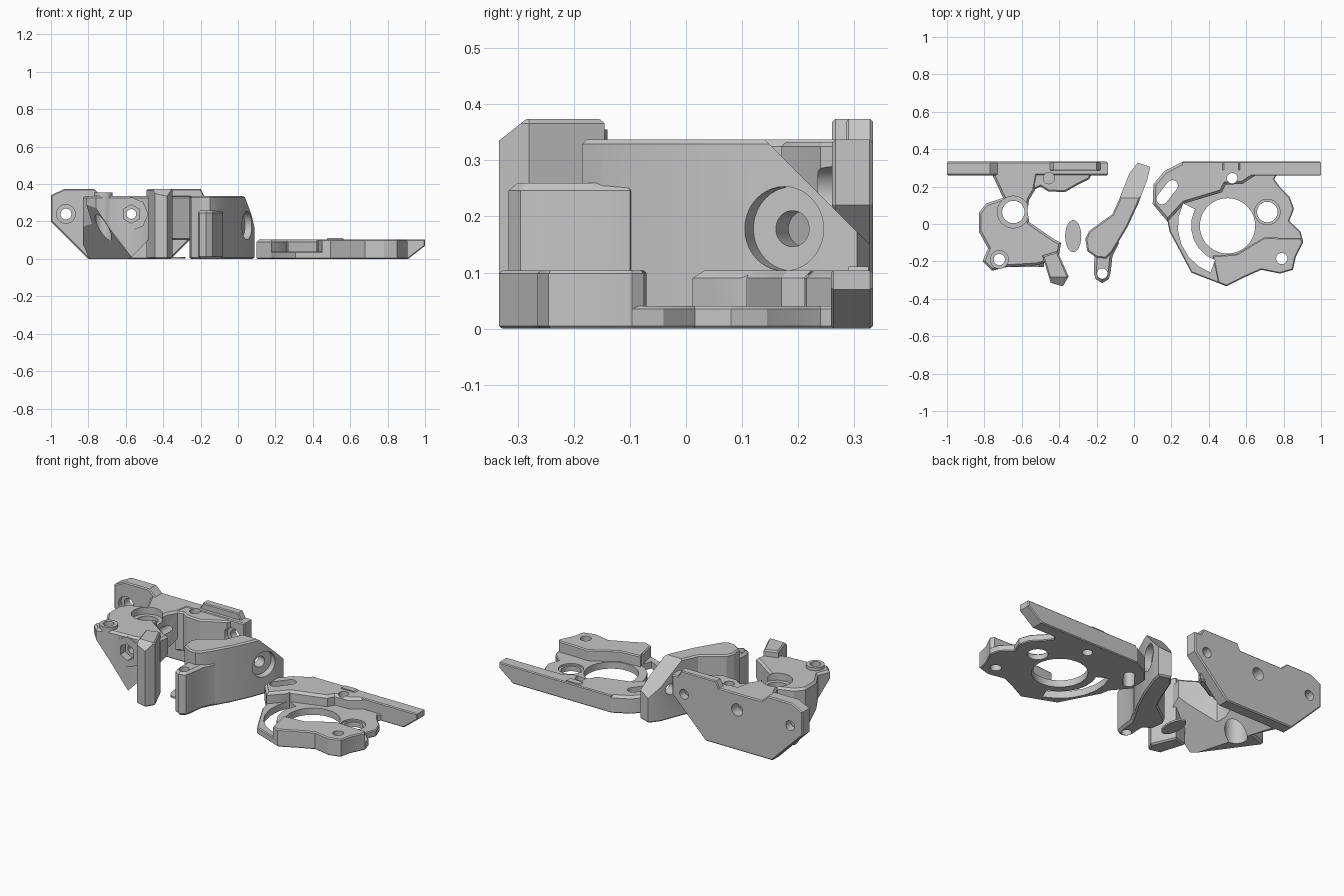
import bpy
import bmesh
import math
from mathutils import Vector, Matrix

default_cube = bpy.data.objects.get("Cube")
if default_cube:
    bpy.data.objects.remove(default_cube, do_unlink=True)

colour = (0.56, 0.56, 0.56, 1)
grey = bpy.data.materials.new("matte grey plastic")
grey.use_nodes = True
grey.diffuse_color = colour
grey.node_tree.nodes["Principled BSDF"].inputs["Base Color"].default_value = colour


def make_object(name, bm):
    bmesh.ops.recalc_face_normals(bm, faces=bm.faces[:])
    mesh = bpy.data.meshes.new(name)
    bm.to_mesh(mesh)
    bm.free()
    mesh.materials.append(grey)
    obj = bpy.data.objects.new(name, mesh)
    bpy.context.collection.objects.link(obj)
    return obj


def prism(name, outline, low, high, along="z", bevel=0.0):
    """Extrude an outline along z, or an x-z outline along y."""
    bm = bmesh.new()

    def place(a, b, h):
        return (a, b, h) if along == "z" else (a, h, b)

    bottom = [bm.verts.new(place(a, b, low)) for a, b in outline]
    top = [bm.verts.new(place(a, b, high)) for a, b in outline]
    caps = [bm.faces.new(bottom), bm.faces.new(top)]
    for i in range(len(outline)):
        j = (i + 1) % len(outline)
        bm.faces.new((bottom[i], bottom[j], top[j], top[i]))
    bmesh.ops.recalc_face_normals(bm, faces=bm.faces[:])
    if bevel:
        edges = [e for face in caps for e in face.edges]
        bmesh.ops.bevel(bm, geom=edges, offset=bevel, segments=1, affect="EDGES")
    return make_object(name, bm)


def cylinder(name, centre, radius, depth, axis=(0, 0, 1), sides=40, stretch=1.0):
    bm = bmesh.new()
    turn = Vector(axis).to_track_quat("Z", "Y").to_matrix().to_4x4()
    bmesh.ops.create_cone(bm, cap_ends=True, segments=sides, radius1=radius, radius2=radius,
                          depth=depth, matrix=Matrix.Translation(centre) @ turn
                          @ Matrix.Diagonal((1, stretch, 1, 1)))
    return make_object(name, bm)


def half_space(point, normal):
    """Large block covering everything beyond a plane."""
    bm = bmesh.new()
    n = Vector(normal).normalized()
    turn = n.to_track_quat("Z", "Y").to_matrix().to_4x4()
    bmesh.ops.create_cube(bm, size=2, matrix=Matrix.Translation(Vector(point) + n) @ turn)
    return make_object("cutter", bm)


def combine(target, other, operation="DIFFERENCE"):
    mod = target.modifiers.new("combine", "BOOLEAN")
    mod.operation = operation
    mod.solver = "EXACT"
    mod.object = other
    bpy.context.view_layer.objects.active = target
    bpy.ops.object.modifier_apply(modifier=mod.name)
    bpy.data.objects.remove(other, do_unlink=True)


def join(target, *others):
    for other in others:
        combine(target, other, "UNION")


def drill(target, centre, radius, depth=1.0, axis=(0, 0, 1), sides=40):
    combine(target, cylinder("cutter", centre, radius, depth, axis, sides))


def finish(obj):
    bpy.ops.object.select_all(action="DESELECT")
    obj.select_set(True)
    bpy.context.view_layer.objects.active = obj
    bpy.ops.object.shade_smooth_by_angle(angle=math.radians(25))


# Motor housing: main body with undercuts at its front corner and open side
body = prism("motor_housing", [
    (-.77, .29), (-.7, .14), (-.79, .11), (-.83, .06), (-.83, -.04), (-.78, -.13),
    (-.81, -.2), (-.76, -.25), (-.68, -.23), (-.52, -.22), (-.45, -.2), (-.4, -.16),
    (-.39, -.1), (-.43, -.08), (-.56, .01), (-.57, .07), (-.56, .13), (-.53, .18),
    (-.51, .29)], 0, .337, bevel=.012)
join(body, cylinder("screw_boss", (-.72, -.19, .25), .05, .21))
combine(body, half_space((-.7, -.03, 0), (-.35, -.25, -.28)))
combine(body, half_space((-.56, .05, .1), (1, .3, -1)))

# Rear mounting wall with clipped corners and raised locating tabs
wall = prism("rear_wall", [
    (-1, .2), (-.8, 0), (-.36, 0), (-.14, .22), (-.14, .337), (-.73, .337), (-.77, .374),
    (-.93, .374), (-1, .34)], .26, .333, "y", .006)
wall_tab = prism("wall_tab", [(-.45, .32), (-.45, .337), (-.43, .374), (-.2, .374),
                              (-.18, .337), (-.18, .32)], .285, .333, "y", .005)

# Gusset, chamfered front post and screw collar
gusset = prism("gusset", [(-.54, .28), (-.54, .18), (-.5, .2), (-.46, .175), (-.37, .17),
                          (-.3, .21), (-.24, .24), (-.22, .28)], .1, .333, bevel=.008)
post = prism("front_post", [(-.49, -.17), (-.445, -.315), (-.38, -.333), (-.35, -.28),
                            (-.41, -.145)], 0, .374, bevel=.008)
combine(post, half_space((-.4, -.333, .335), (0, -.04, .05)))
join(body, wall, wall_tab, gusset, post,
     cylinder("front_collar", (-.57, -.195, .24), .09, .07, (0, 1, 0), 8))

# Housing holes: shaft bore, screws and wall fixings
drill(body, (-.645, .064, .2), .06)
drill(body, (-.645, .064, .335), .085, .08)
drill(body, (-.72, -.19, .2), .03)
drill(body, (-.72, -.19, .13), .045, .3)
drill(body, (-.455, .245, .3), .03, .2)
drill(body, (-.57, 0, .24), .026, 1, (0, 1, 0))
drill(body, (-.57, -.225, .24), .05, .08, (0, 1, 0), 6)
drill(body, (-.57, .32, .24), .036, .1, (0, 1, 0))
for x in (-.92, -.22):
    drill(body, (x, .3, .24), .029, .3, (0, 1, 0))
    drill(body, (x, .26, .24), .05, .05, (0, 1, 0))
finish(body)

# Tension lever: arm with a sloping rear end
lever = prism("lever_arm", [
    (-.025, .27), (.02, .328), (.087, .305), (.072, .24), (.022, .107), (-.035, -.016),
    (-.115, -.15), (-.15, -.185), (-.2, -.18), (-.25, -.145), (-.26, -.08), (-.24, -.037),
    (-.115, .053), (-.08, .13)], 0, .337, bevel=.008)
combine(lever, half_space((0, .14, .337), (0, 1, 1)))
foot = prism("lever_foot", [
    (-.12, -.08), (-.08, -.1), (-.115, -.17), (-.125, -.26), (-.135, -.295), (-.17, -.316),
    (-.205, -.295), (-.215, -.26), (-.21, -.15)], 0, .26, bevel=.014)
join(lever, foot)
drill(lever, (-.17, -.265, .2), .028)

# Spring pocket in the lever's side
side = Vector((.93, -.37, 0))
pocket = Vector((.047, .175, .178))
drill(lever, pocket, .075, .08, side)
drill(lever, pocket, .032, .5, side)
finish(lever)

# Loose oval disc between housing and lever
disc = cylinder("oval_disc", (-.325, -.065, .006), .043, .01, sides=40, stretch=2)
finish(disc)

# Cover plate: thin floor over the full outline
edge = [(.19, -.04), (.307, -.26), (.495, -.333), (.59, -.285), (.68, -.245), (.78, -.265),
        (.85, -.245), (.865, -.176), (.905, -.096), (.89, -.04), (.83, .016), (.855, .08),
        (.833, .144), (.78, .198), (.75, .24), (.78, .29)]
arm = [(.26, .333), (.163, .283), (.104, .214), (.1, .107), (.18, .012)]
cover = prism("cover_plate", edge + arm, 0, .04, bevel=.005)

# Raised slotted arm, front block and mounting rail
slot_arm = prism("slotted_arm", arm + [(.2, .035), (.27, .11), (.47, .17), (.49, .21),
                                       (.58, .215), (.68, .28), (.68, .333)],
                 .01, .104, bevel=.014)
front_block = prism("front_block", [(.42, -.17), (.45, -.315)] + edge[2:9] +
                    [(.89, -.075), (.8, -.075), (.7, -.07), (.63, -.11), (.55, -.16)],
                    .005, .104, bevel=.006)
rail = prism("mounting_rail", [(.26, 0), (.91, 0), (1, .07), (1, .104), (.26, .104)],
             .258, .333, "y", .005)
ridge = prism("rail_ridge", [(.47, .1), (.48, .111), (.56, .111), (.57, .1)], .29, .325, "y")
join(cover, slot_arm, front_block, rail, ridge)

# Cover holes
drill(cover, (.5, -.01, .05), .148, 1, sides=64)
drill(cover, (.713, .064, .05), .055)
drill(cover, (.713, .064, .04), .068, .02)
drill(cover, (.79, -.185, .05), .03)
drill(cover, (.525, .245, .05), .028)


def round_slot(start, end, radius):
    a, b = Vector(start), Vector(end)
    heading = math.atan2(b.y - a.y, b.x - a.x)
    points = []
    for centre, offset in ((b, -math.pi / 2), (a, math.pi / 2)):
        for i in range(13):
            angle = heading + offset + math.pi * i / 12
            points.append((centre.x + radius * math.cos(angle),
                           centre.y + radius * math.sin(angle)))
    return prism("cutter", points, -1, 1)


def arc_slot(centre, inner, outer, start, end, steps=6):
    angles = [math.radians(start + (end - start) * i / steps) for i in range(steps + 1)]
    ring = [(outer, t) for t in angles] + [(inner, t) for t in reversed(angles)]
    return prism("cutter", [(centre[0] + r * math.cos(t), centre[1] + r * math.sin(t))
                            for r, t in ring], -1, 1)


combine(cover, round_slot((.15, .135), (.205, .205), .03))
combine(cover, arc_slot((.5, -.01), .195, .266, 153, 250))
finish(cover)
